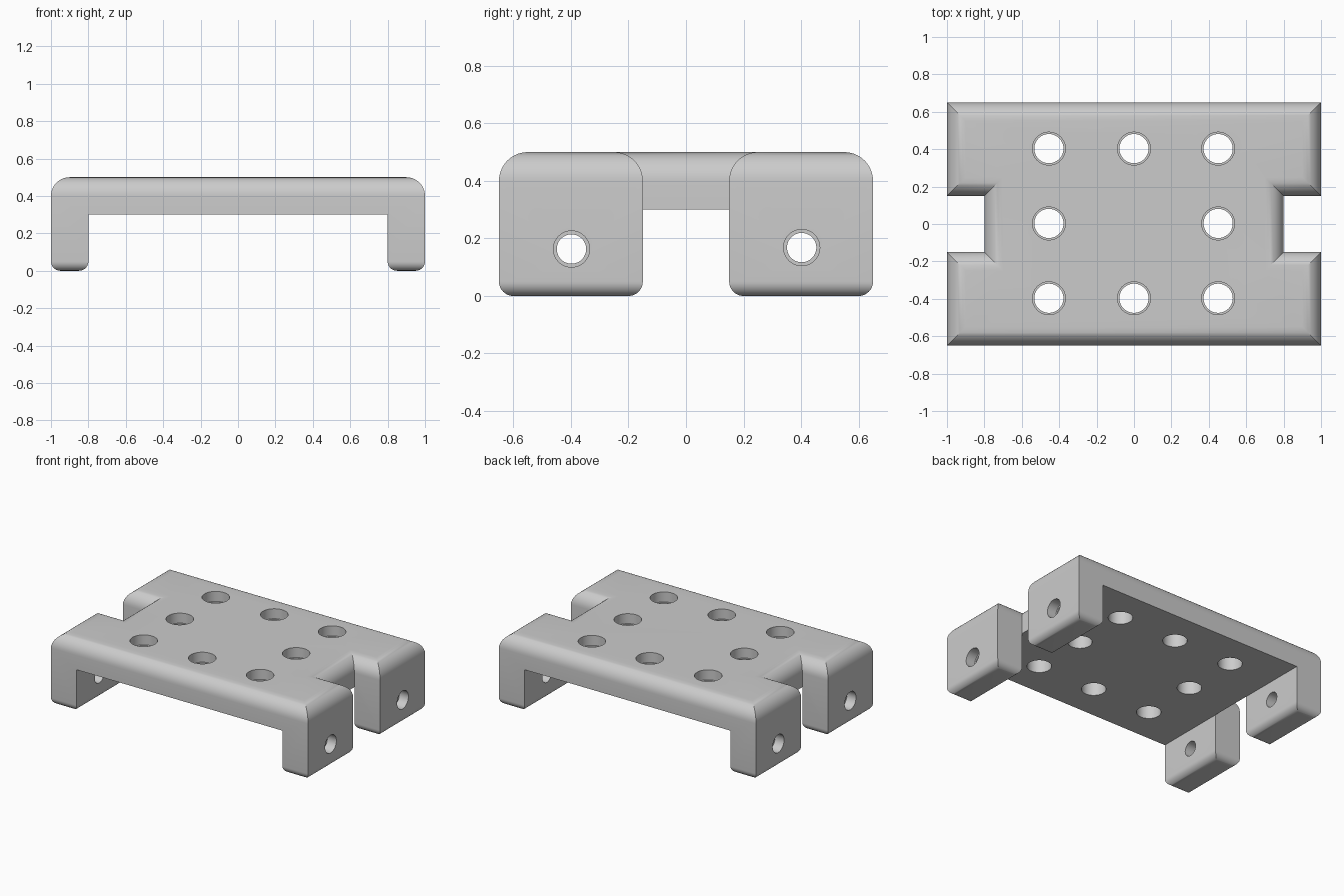
import bpy, bmesh
from math import radians
from mathutils import Matrix, Vector

cube = bpy.data.objects.get("Cube")
if cube:
    bpy.data.objects.remove(cube)

grey = bpy.data.materials.new("plain grey")
grey.use_nodes = True
colour = (0.6, 0.6, 0.6, 1)
grey.diffuse_color = colour
grey.node_tree.nodes["Principled BSDF"].inputs["Base Color"].default_value = colour

TOP, UNDERSIDE = 0.5, 0.3


def make_object(name, bm):
    bmesh.ops.recalc_face_normals(bm, faces=bm.faces)
    mesh = bpy.data.meshes.new(name)
    bm.to_mesh(mesh)
    bm.free()
    mesh.materials.append(grey)
    obj = bpy.data.objects.new(name, mesh)
    bpy.context.collection.objects.link(obj)
    return obj


def extrude(bm, faces, dz):
    geom = bmesh.ops.extrude_face_region(bm, geom=faces)["geom"]
    verts = [v for v in geom if isinstance(v, bmesh.types.BMVert)]
    bmesh.ops.translate(bm, verts=verts, vec=(0, 0, dz))


def round_edges(bm, z, radius):
    edges = [e for e in bm.edges if all(abs(v.co.z - z) < 1e-4 for v in e.verts)]
    bmesh.ops.bevel(bm, geom=edges, offset=radius, segments=10,
                    profile=0.5, affect='EDGES', clamp_overlap=False)


def add_cylinder(bm, centre, radius, depth, axis='Z'):
    turn = Matrix.Rotation(radians(90), 4, 'Y') if axis == 'X' else Matrix()
    bmesh.ops.create_cone(bm, cap_ends=True, segments=48, radius1=radius,
                          radius2=radius, depth=depth,
                          matrix=Matrix.Translation(Vector(centre)) @ turn)


# Plate with a notch at each end, and four corner legs
bm = bmesh.new()
xs, ys = (-1, -0.8, 0.8, 1), (-0.65, -0.15, 0.15, 0.65)
grid = [[bm.verts.new((x, y, UNDERSIDE)) for y in ys] for x in xs]
plate, legs = [], []
for i in range(3):
    for j in range(3):
        if i != 1 and j == 1:
            continue
        face = bm.faces.new((grid[i][j], grid[i + 1][j],
                             grid[i + 1][j + 1], grid[i][j + 1]))
        plate.append(face)
        if i != 1:
            legs.append(face)

# Keep the underside by copying it before raising the top
lower = bmesh.ops.duplicate(bm, geom=plate)
leg_copies = [lower["face_map"][f] for f in legs]
extrude(bm, leg_copies, -UNDERSIDE)
extrude(bm, plate, TOP - UNDERSIDE)
bmesh.ops.remove_doubles(bm, verts=bm.verts, dist=1e-4)

# Drop any faces left inside the solid at the leg roots
inner = [f for f in bm.faces
         if all(abs(v.co.z - UNDERSIDE) < 1e-4 for v in f.verts)
         and abs(f.calc_center_median().x) > 0.8]
bmesh.ops.delete(bm, geom=inner, context='FACES_ONLY')
bmesh.ops.recalc_face_normals(bm, faces=bm.faces)
bmesh.ops.dissolve_limit(bm, angle_limit=radians(1), verts=bm.verts, edges=bm.edges)
round_edges(bm, TOP, 0.1)
round_edges(bm, 0, 0.05)
bracket = make_object("mounting_bracket", bm)

# Through holes and their shallow wider mouths
bores, mouths = bmesh.new(), bmesh.new()
MOUTH = 0.07
for x in (-0.455, 0, 0.45):
    for y in (-0.397, 0.003, 0.403):
        if x == 0 and abs(y) < 0.1:
            continue
        add_cylinder(bores, (x, y, 0.45), 0.078, 0.4)
        add_cylinder(mouths, (x, y, TOP), 0.088, 2 * MOUTH)
for y, z in ((-0.398, 0.163), (0.402, 0.168)):
    add_cylinder(bores, (0, y, z), 0.051, 2.4, 'X')
    for side in (-1, 1):
        add_cylinder(mouths, (side, y, z), 0.063, 2 * MOUTH, 'X')

bpy.context.view_layer.objects.active = bracket
bracket.select_set(True)
for name, cutter_mesh in (("hole_cutter", bores), ("mouth_cutter", mouths)):
    cutter = make_object(name, cutter_mesh)
    cutter.hide_render = True
    mod = bracket.modifiers.new(name, 'BOOLEAN')
    mod.operation = 'DIFFERENCE'
    mod.solver = 'EXACT'
    mod.object = cutter
    bpy.ops.object.modifier_apply(modifier=mod.name)
    bpy.data.objects.remove(cutter)

bpy.ops.object.shade_smooth_by_angle(angle=radians(30))
